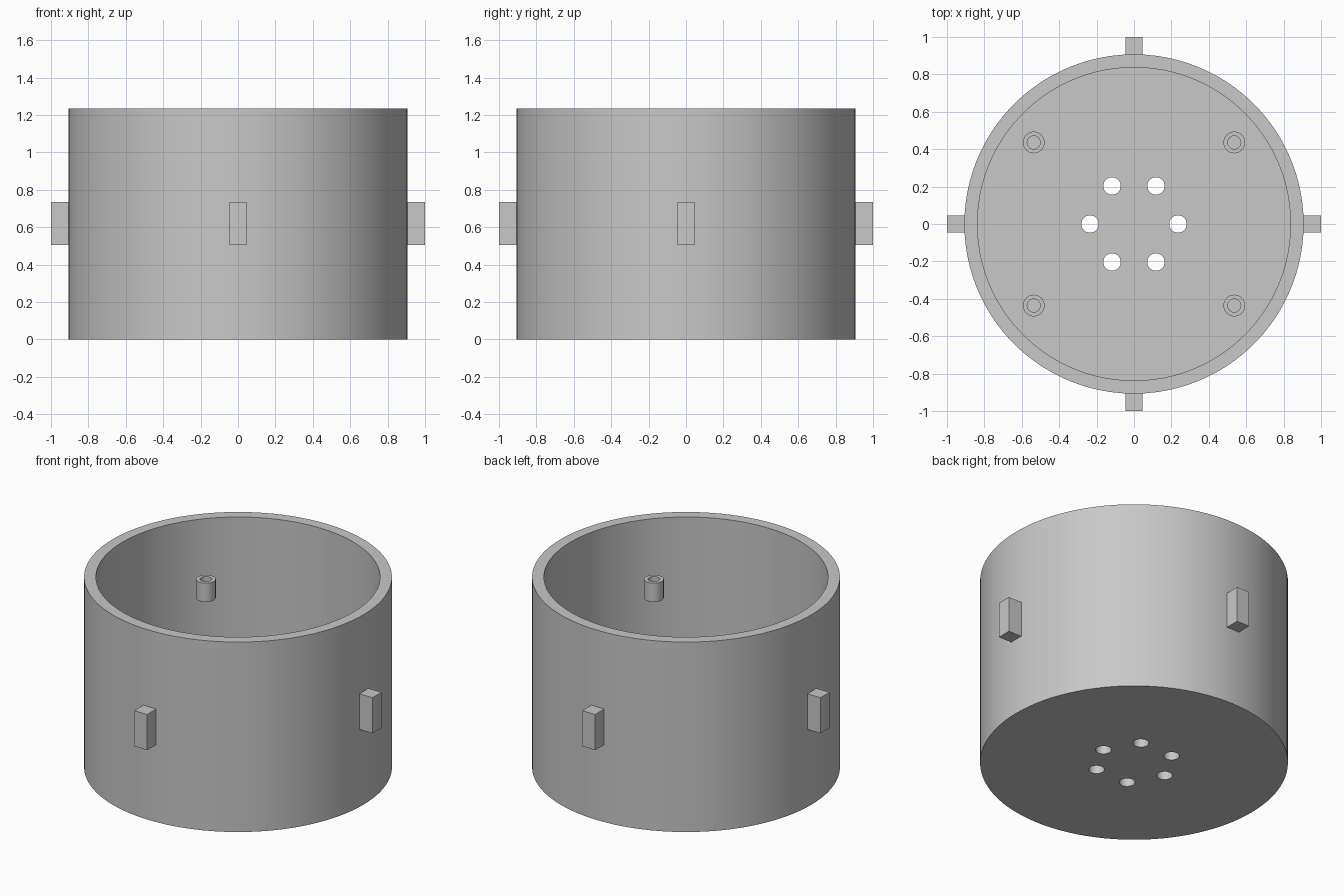
import bpy, bmesh, math
from mathutils import Vector

if "Cube" in bpy.data.objects:
    bpy.data.objects.remove(bpy.data.objects["Cube"])

RADIUS, INNER, HEIGHT, FLOOR = 0.907, 0.837, 1.235, 0.07

grey = bpy.data.materials.new("plain grey")
grey.use_nodes = True
grey.diffuse_color = (0.58, 0.58, 0.58, 1)
grey.node_tree.nodes["Principled BSDF"].inputs["Base Color"].default_value = (0.58, 0.58, 0.58, 1)


def finish(obj, smooth=True):
    """Select the object, give it the material and smooth its round faces."""
    bpy.ops.object.select_all(action="DESELECT")
    obj.select_set(True)
    bpy.context.view_layer.objects.active = obj
    if not obj.data.materials:
        obj.data.materials.append(grey)
    if smooth:
        bpy.ops.object.shade_smooth_by_angle(angle=math.radians(30))


def lathe(name, profile, steps, closed=False, location=(0, 0, 0)):
    """Turn a (radius, height) profile around the z axis."""
    bm = bmesh.new()
    verts = [bm.verts.new((r, 0, z)) for r, z in profile]
    edges = [bm.edges.new(pair) for pair in zip(verts, verts[1:])]
    if closed:
        edges.append(bm.edges.new((verts[-1], verts[0])))
    bmesh.ops.spin(bm, geom=verts + edges, cent=(0, 0, 0), axis=(0, 0, 1),
                   angle=math.tau, steps=steps, use_duplicate=False)
    bmesh.ops.remove_doubles(bm, verts=bm.verts, dist=1e-4)
    bmesh.ops.recalc_face_normals(bm, faces=bm.faces)
    mesh = bpy.data.meshes.new(name)
    bm.to_mesh(mesh)
    bm.free()
    obj = bpy.data.objects.new(name, mesh)
    obj.location = location
    bpy.context.collection.objects.link(obj)
    return obj


# Open cup with a flat floor
cup = lathe("cup_body", [(0, 0), (RADIUS, 0), (RADIUS, HEIGHT), (INNER, HEIGHT),
                         (INNER, FLOOR), (0, FLOOR)], 100)

# Ring of six drain holes through the floor
for i in range(6):
    a = i * math.tau / 6
    bpy.ops.mesh.primitive_cylinder_add(vertices=32, radius=0.0465, depth=0.4,
                                        location=(0.235 * math.cos(a), 0.235 * math.sin(a), 0))
    cutter = bpy.context.object
    cutter.hide_render = True
    finish(cup, smooth=False)
    cut = cup.modifiers.new("hole", "BOOLEAN")
    cut.operation, cut.solver, cut.object = "DIFFERENCE", "EXACT", cutter
    bpy.ops.object.modifier_apply(modifier=cut.name)
    bpy.data.objects.remove(cutter)
finish(cup)

# Four hollow screw posts inside the cup
for side, sx in (("left", 1), ("right", -1)):
    for end, sy in (("front", -1), ("back", 1)):
        post = lathe(f"{end}_{side}_screw_post",
                     [(0.035, 0.79), (0.058, 0.79), (0.058, 0.912), (0.035, 0.912)],
                     40, closed=True, location=(sx * 0.536, sy * 0.436, 0))
        finish(post)

# Four square pegs around the outside, rooted in the wall
for name, d in (("left", (1, 0)), ("back", (0, 1)), ("right", (-1, 0)), ("front", (0, -1))):
    out = Vector((d[0], d[1], 0))
    bpy.ops.mesh.primitive_cube_add(size=1, location=out * 0.94 + Vector((0, 0, 0.62)))
    peg = bpy.context.object
    peg.name = name + "_peg"
    peg.scale = (0.12 if d[0] else 0.092, 0.12 if d[1] else 0.092, 0.232)
    bpy.ops.object.transform_apply(location=False, rotation=False, scale=True)
    finish(peg, smooth=False)
